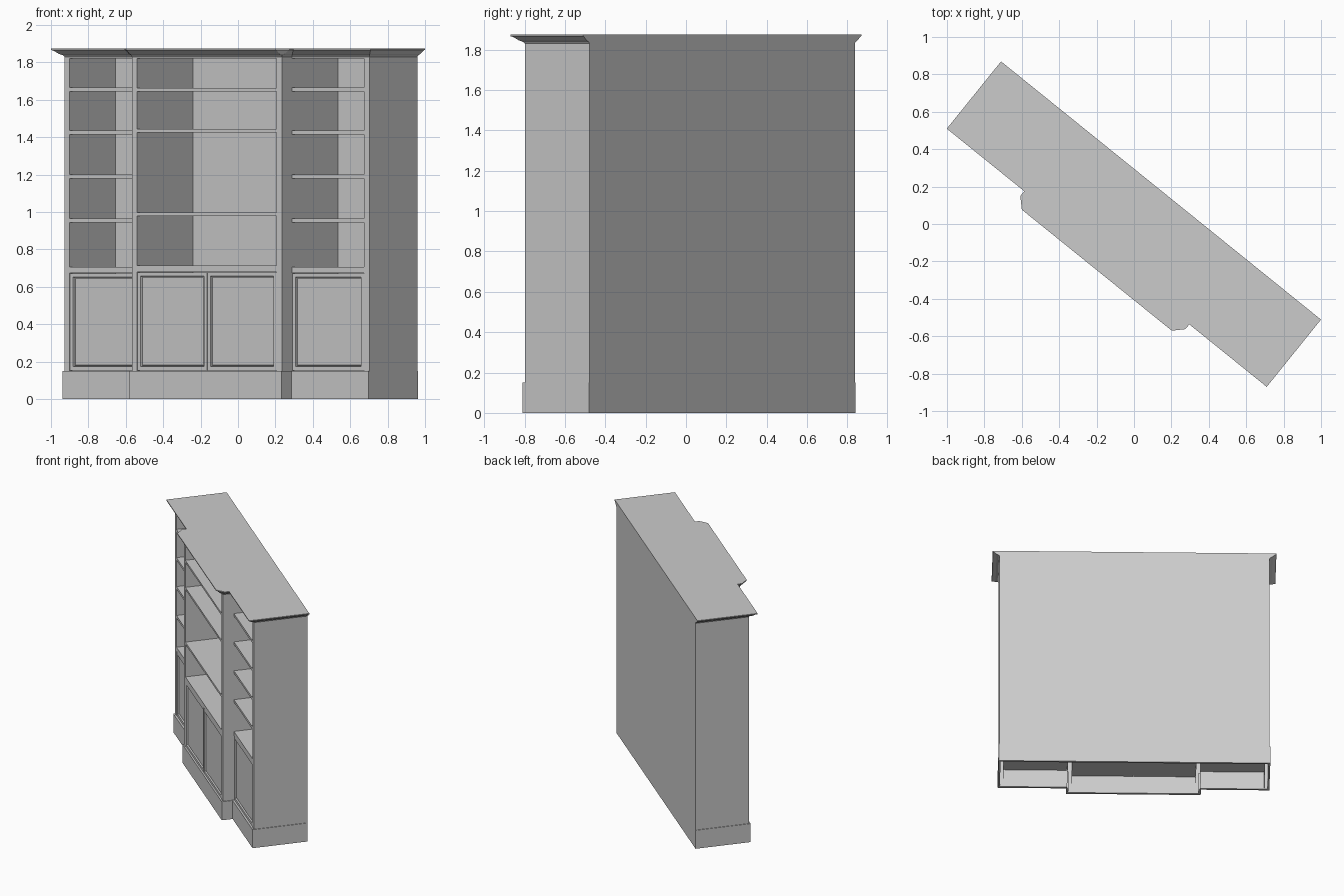
import bpy, bmesh, math
from mathutils import Matrix

cube = bpy.data.objects.get("Cube")
if cube:
    bpy.data.objects.remove(cube, do_unlink=True)

TURN = Matrix.Rotation(math.radians(-38.9), 4, 'Z')   # cabinet stands at an angle
HALF, FRONT, BACK = 1.047, -0.18, 0.23                # outer case
MID, MID_FRONT = 0.515, -0.265                        # projecting centre bay
WALL, INNER_BACK = 0.035, 0.212
TOP, BASE = 1.82, 0.15

paint = bpy.data.materials.new("light_grey_paint")
paint.use_nodes = True
GREY = (0.6, 0.6, 0.6, 1)
paint.diffuse_color = GREY
paint.node_tree.nodes["Principled BSDF"].inputs["Base Color"].default_value = GREY


def finish(name, bm):
    bmesh.ops.recalc_face_normals(bm, faces=bm.faces)
    bm.transform(TURN)
    mesh = bpy.data.meshes.new(name)
    bm.to_mesh(mesh)
    bm.free()
    mesh.materials.append(paint)
    obj = bpy.data.objects.new(name, mesh)
    bpy.context.collection.objects.link(obj)
    return obj


def new_box(x0, x1, y0, y1, z0, z1):
    bm = bmesh.new()
    bmesh.ops.create_cube(bm, size=1)
    for v in bm.verts:
        v.co = ((x0 + x1) / 2 + v.co.x * (x1 - x0),
                (y0 + y1) / 2 + v.co.y * (y1 - y0),
                (z0 + z1) / 2 + v.co.z * (z1 - z0))
    bm.normal_update()
    return bm


def box(name, *size):
    return finish(name, new_box(*size))


def upright(name, x0, x1, y0, y1):
    """Hollow upright, open underneath."""
    bm = new_box(x0, x1, y0, y1, 0, TOP)
    bmesh.ops.delete(bm, geom=[f for f in bm.faces if f.normal.z < -0.9], context='FACES')
    finish(name, bm)


def door(name, x0, x1, y, z0, z1):
    """Framed door with a moulded, recessed panel."""
    bm = new_box(x0, x1, y, y + 0.022, z0, z1)
    face = [f for f in bm.faces if f.normal.y < -0.9]
    for width, depth in ((0.028, 0), (0.004, -0.012), (0.008, 0.004)):
        bmesh.ops.inset_region(bm, faces=face, thickness=width, depth=depth)
    finish(name, bm)


# Case
box("back_panel", -HALF, HALF, INNER_BACK, BACK, 0, TOP)
for side, s in (("right", -1), ("left", 1)):
    def span(a, b):
        return sorted((s * a, s * b))
    upright(side + "_end_panel", *span(HALF - WALL, HALF), FRONT, INNER_BACK)
    upright(side + "_divider", *span(MID - WALL, MID), MID_FRONT, INNER_BACK)

    # Side bay shelves, counter, floor and door
    bay = span(MID, HALF - WALL)
    for i, z in enumerate((0.945, 1.18, 1.415, 1.645)):
        box(f"{side}_shelf_{i + 1}", *bay, FRONT, INNER_BACK, z, z + 0.02)
    box(side + "_counter", *bay, FRONT, INNER_BACK, 0.675, 0.707)
    box(side + "_cabinet_floor", *bay, FRONT + 0.02, INNER_BACK, BASE, BASE + 0.02)
    door(side + "_door", bay[0] + 0.003, bay[1] - 0.003, FRONT + 0.002, BASE + 0.003, 0.672)

    # Centre door
    door(side + "_centre_door", *span(0.002, MID - WALL - 0.003),
         MID_FRONT + 0.002, BASE + 0.003, 0.677)

    # Plinth boards on this side
    box(side + "_plinth_front", *span(MID, HALF + 0.005), FRONT - 0.012, FRONT + 0.008, 0, BASE)
    box(side + "_plinth_end", *span(HALF - 0.01, HALF + 0.005), FRONT + 0.008, BACK, 0, BASE)
    box(side + "_plinth_return", *span(MID - 0.01, MID + 0.007),
        MID_FRONT - 0.01, FRONT - 0.012, 0, BASE)

# Centre bay
bay = (WALL - MID, MID - WALL)
for i, z in enumerate((0.98, 1.425, 1.645)):
    box(f"centre_shelf_{i + 1}", *bay, MID_FRONT, INNER_BACK, z, z + 0.018)
box("centre_counter", *bay, MID_FRONT, INNER_BACK, 0.68, 0.715)
box("centre_cabinet_floor", *bay, MID_FRONT + 0.02, INNER_BACK, BASE, BASE + 0.02)
box("centre_plinth", -MID - 0.007, MID + 0.007, MID_FRONT - 0.01, MID_FRONT + 0.01, 0, BASE)


# Cornice lofted outward from the case outline, with clipped centre corners
def outline(o):
    half = [(HALF + o, BACK), (HALF + o, FRONT - o), (MID + o, FRONT - o),
            (MID + o, MID_FRONT), (MID, MID_FRONT - o)]
    return half + [(-x, y) for x, y in reversed(half)]


bm = bmesh.new()
rings = []
for o, z in ((0, TOP), (0, 1.83), (0.006, 1.838), (0.022, 1.846),
             (0.042, 1.863), (0.052, 1.867), (0.052, 1.875)):
    rings.append([bm.verts.new((x, y, z)) for x, y in outline(o)])
for low, high in zip(rings, rings[1:]):
    for i in range(len(low)):
        j = (i + 1) % len(low)
        bm.faces.new((low[i], low[j], high[j], high[i]))
bm.faces.new(rings[0])
bm.faces.new(rings[-1])
bmesh.ops.remove_doubles(bm, verts=bm.verts, dist=0.0005)
finish("cornice", bm)
